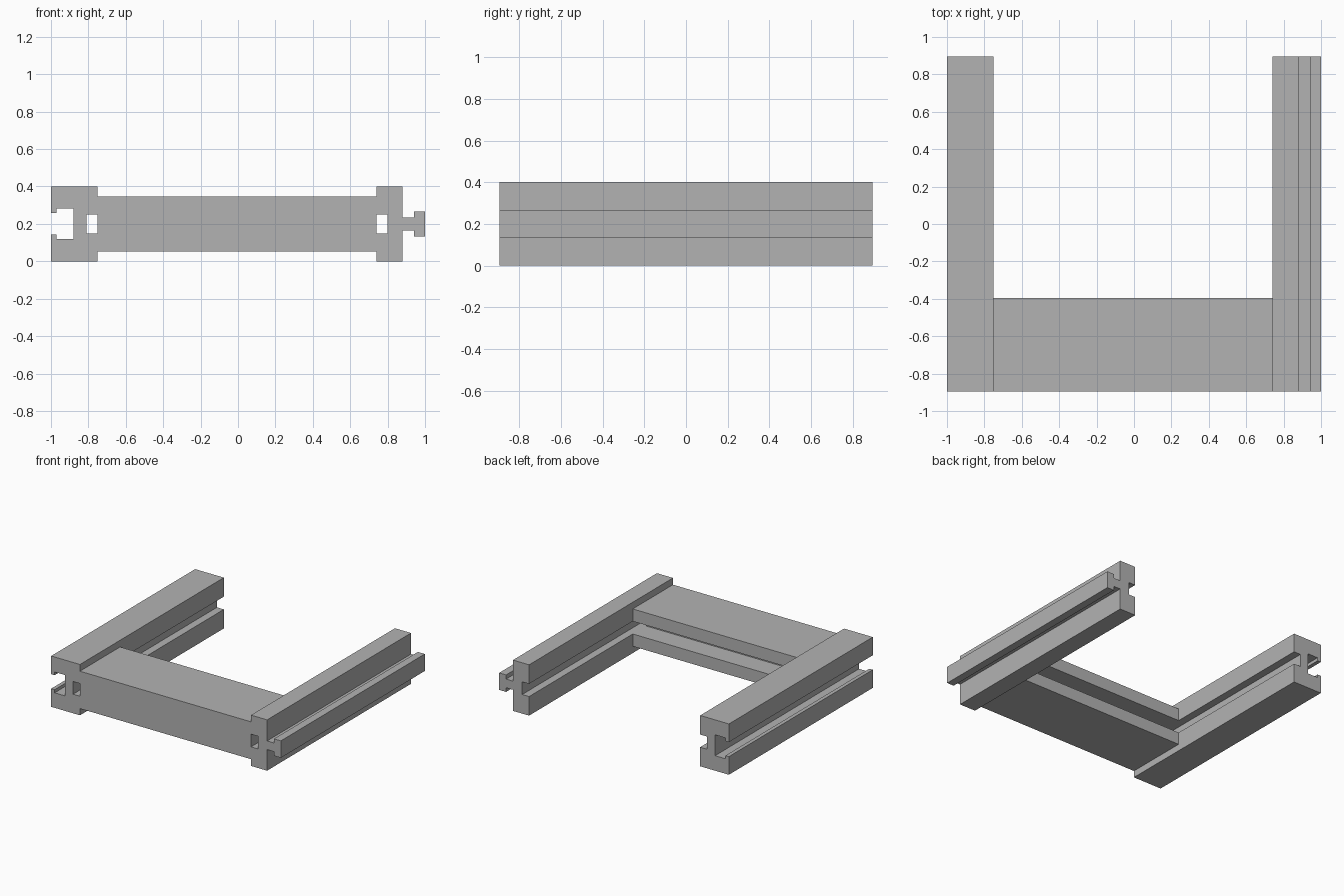
import bpy
import bmesh
from mathutils import Vector

cube = bpy.data.objects.get("Cube")
if cube:
    bpy.data.objects.remove(cube, do_unlink=True)

grey = bpy.data.materials.new("plain grey")
grey.use_nodes = True
colour = (0.45, 0.45, 0.45, 1)
grey.diffuse_color = colour
grey.node_tree.nodes["Principled BSDF"].inputs["Base Color"].default_value = colour

HEIGHT = 0.40
MID = 0.20
HALF_LENGTH = 0.895
RAIL_LEFT, RAIL_RIGHT = 0.74, -0.75
SLOT = 0.05          # half height of the inner slots
SLOT_DEPTH = 0.06


def extrude_profile(name, profile, place, start, end):
    """Sweep a closed 2D profile in a straight line; place maps (u, v, t) to 3D."""
    bm = bmesh.new()
    face = bm.faces.new([bm.verts.new(place(u, v, start)) for u, v in profile])
    swept = bmesh.ops.extrude_face_region(bm, geom=[face])
    verts = [g for g in swept["geom"] if isinstance(g, bmesh.types.BMVert)]
    offset = place(0, 0, end) - place(0, 0, start)
    bmesh.ops.translate(bm, verts=verts, vec=offset)
    bmesh.ops.recalc_face_normals(bm, faces=bm.faces)
    mesh = bpy.data.meshes.new(name)
    bm.to_mesh(mesh)
    bm.free()
    mesh.materials.append(grey)
    obj = bpy.data.objects.new(name, mesh)
    bpy.context.collection.objects.link(obj)
    return obj


def mirrored(upper):
    """Complete a profile from its upper half, given as (across, height above middle)."""
    lower = [(u, -v) for u, v in reversed(upper)]
    return [(u, MID + v) for u, v in upper + lower]


def along_y(u, v, t):
    return Vector((u, t, v))


def along_x(u, v, t):
    return Vector((t, u, v))


TOP = HEIGHT / 2

# Left rail: slot on the inside, T-shaped tongue on the outside
tongue_rail = mirrored([
    (RAIL_LEFT + SLOT_DEPTH, SLOT), (RAIL_LEFT, SLOT), (RAIL_LEFT, TOP),
    (0.88, TOP), (0.88, 0.034), (0.94, 0.034), (0.94, 0.067), (1, 0.067),
])
extrude_profile("left_tongue_rail", tongue_rail, along_y, -HALF_LENGTH, HALF_LENGTH)

# Right rail: slot on the inside, T-shaped groove on the outside
groove_rail = mirrored([
    (RAIL_RIGHT - SLOT_DEPTH, SLOT), (RAIL_RIGHT, SLOT), (RAIL_RIGHT, TOP),
    (-1, TOP), (-1, 0.057), (-0.97, 0.057), (-0.97, 0.082), (-0.88, 0.082),
])
extrude_profile("right_groove_rail", groove_rail, along_y, -HALF_LENGTH, HALF_LENGTH)

# Crossbar: lower than the rails, with a deep slot in its back face
crossbar = mirrored([
    (-0.56, SLOT), (-0.395, SLOT), (-0.395, 0.147), (-HALF_LENGTH, 0.147),
])
extrude_profile("front_crossbar", crossbar, along_x, RAIL_RIGHT, RAIL_LEFT)
